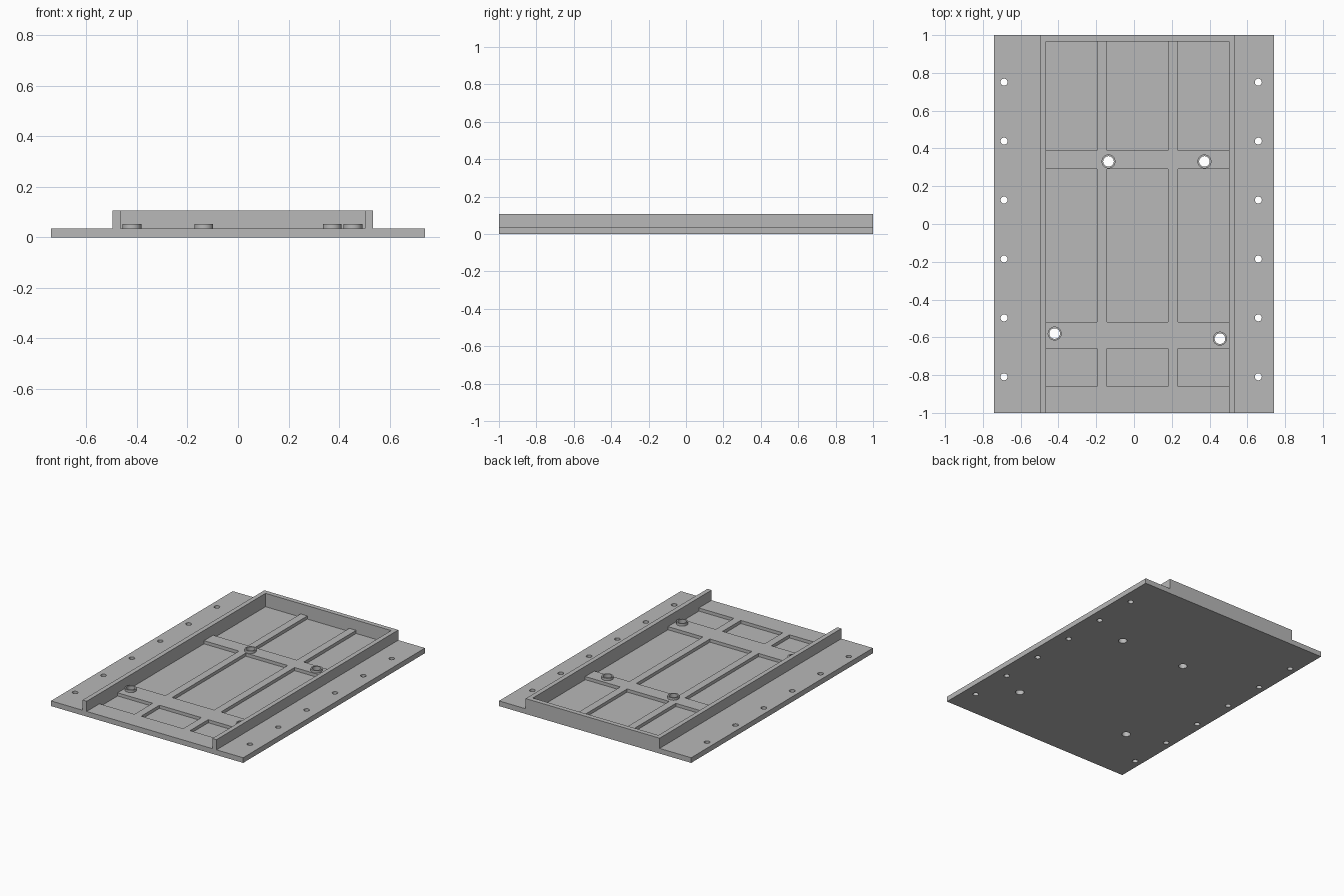
import bpy, bmesh, math
from mathutils import Matrix, Vector

cube = bpy.data.objects.get("Cube")
if cube:
    bpy.data.objects.remove(cube, do_unlink=True)

grey = bpy.data.materials.new("plain grey")
colour = (0.48, 0.48, 0.48, 1)
grey.use_nodes = True
grey.diffuse_color = colour
for node in grey.node_tree.nodes:
    if node.type == 'BSDF_PRINCIPLED':
        node.inputs["Base Color"].default_value = colour

PLATE_TOP, POCKET_FLOOR, WALL_TOP, BOSS_TOP = 0.036, 0.014, 0.107, 0.053
BOSS_R, BORE_R, SCREW_R = 0.037, 0.028, 0.0185


def add_box(bm, x, y, z):
    size = Vector((x[1] - x[0], y[1] - y[0], z[1] - z[0]))
    mid = Vector((sum(x), sum(y), sum(z))) / 2
    bmesh.ops.create_cube(bm, size=1, matrix=Matrix.Translation(mid) @ Matrix.Diagonal(size.to_4d()))


def add_cylinder(bm, centre, radius, z):
    bmesh.ops.create_cone(bm, cap_ends=True, segments=32, radius1=radius, radius2=radius,
                          depth=z[1] - z[0],
                          matrix=Matrix.Translation((*centre, sum(z) / 2)))


def finish(bm, name):
    bmesh.ops.recalc_face_normals(bm, faces=bm.faces)
    mesh = bpy.data.meshes.new(name)
    bm.to_mesh(mesh)
    bm.free()
    mesh.materials.append(grey)
    obj = bpy.data.objects.new(name, mesh)
    bpy.context.collection.objects.link(obj)
    return obj


def select(obj):
    bpy.ops.object.select_all(action='DESELECT')
    obj.select_set(True)
    bpy.context.view_layer.objects.active = obj


# Layout of pockets, screw holes and bosses
columns = [(-0.465, -0.195), (-0.143, 0.18), (0.233, 0.503)]
rows = [(0.39, 0.967), (0.29, -0.52), (-0.66, -0.86)]
screws = [(x, 0.751 - 0.312 * i) for x in (-0.688, 0.658) for i in range(6)]
bosses = [(-0.135, 0.331), (0.373, 0.331), (-0.42, -0.58), (0.455, -0.607)]

# Base plate with recessed pockets and through holes
bm = bmesh.new()
add_box(bm, (-0.74, 0.74), (-1, 1), (0, PLATE_TOP))
plate = finish(bm, "base_plate")

bm = bmesh.new()
for col in columns:
    for row in rows:
        add_box(bm, col, (min(row), max(row)), (POCKET_FLOOR, 0.2))
for centre in screws:
    add_cylinder(bm, centre, SCREW_R, (-0.1, 0.2))
for centre in bosses:
    add_cylinder(bm, centre, BORE_R, (-0.1, 0.2))
cutter = finish(bm, "plate_cutter")
cutter.hide_render = True

cut = plate.modifiers.new("cut", 'BOOLEAN')
cut.operation = 'DIFFERENCE'
cut.solver = 'EXACT'
cut.object = cutter
select(plate)
bpy.ops.object.modifier_apply(modifier="cut")
bpy.data.objects.remove(cutter, do_unlink=True)
bpy.ops.object.shade_smooth_by_angle(angle=math.radians(30))

# U-shaped wall, open at the front
outline = [(-0.497, -1), (-0.465, -1), (-0.465, 0.967), (0.503, 0.967),
           (0.503, -1), (0.535, -1), (0.535, 1), (-0.497, 1)]
bm = bmesh.new()
face = bm.faces.new([bm.verts.new((x, y, PLATE_TOP)) for x, y in outline])
top = bmesh.ops.extrude_face_region(bm, geom=[face])["geom"]
bmesh.ops.translate(bm, vec=(0, 0, WALL_TOP - PLATE_TOP),
                    verts=[v for v in top if isinstance(v, bmesh.types.BMVert)])
finish(bm, "rim_wall")

# Raised ring bosses around the large holes
for number, (cx, cy) in enumerate(bosses, 1):
    bm = bmesh.new()
    profile = [(BORE_R, PLATE_TOP), (BOSS_R, PLATE_TOP), (BOSS_R, BOSS_TOP), (BORE_R, BOSS_TOP)]
    verts = [bm.verts.new((cx + r, cy, z)) for r, z in profile]
    edges = [bm.edges.new((verts[i], verts[i - 1])) for i in range(4)]
    bmesh.ops.spin(bm, geom=verts + edges, cent=(cx, cy, 0), axis=(0, 0, 1),
                   angle=math.tau, steps=32, use_merge=True)
    bmesh.ops.remove_doubles(bm, verts=bm.verts, dist=0.0001)
    select(finish(bm, f"boss_{number}"))
    bpy.ops.object.shade_smooth_by_angle(angle=math.radians(30))
